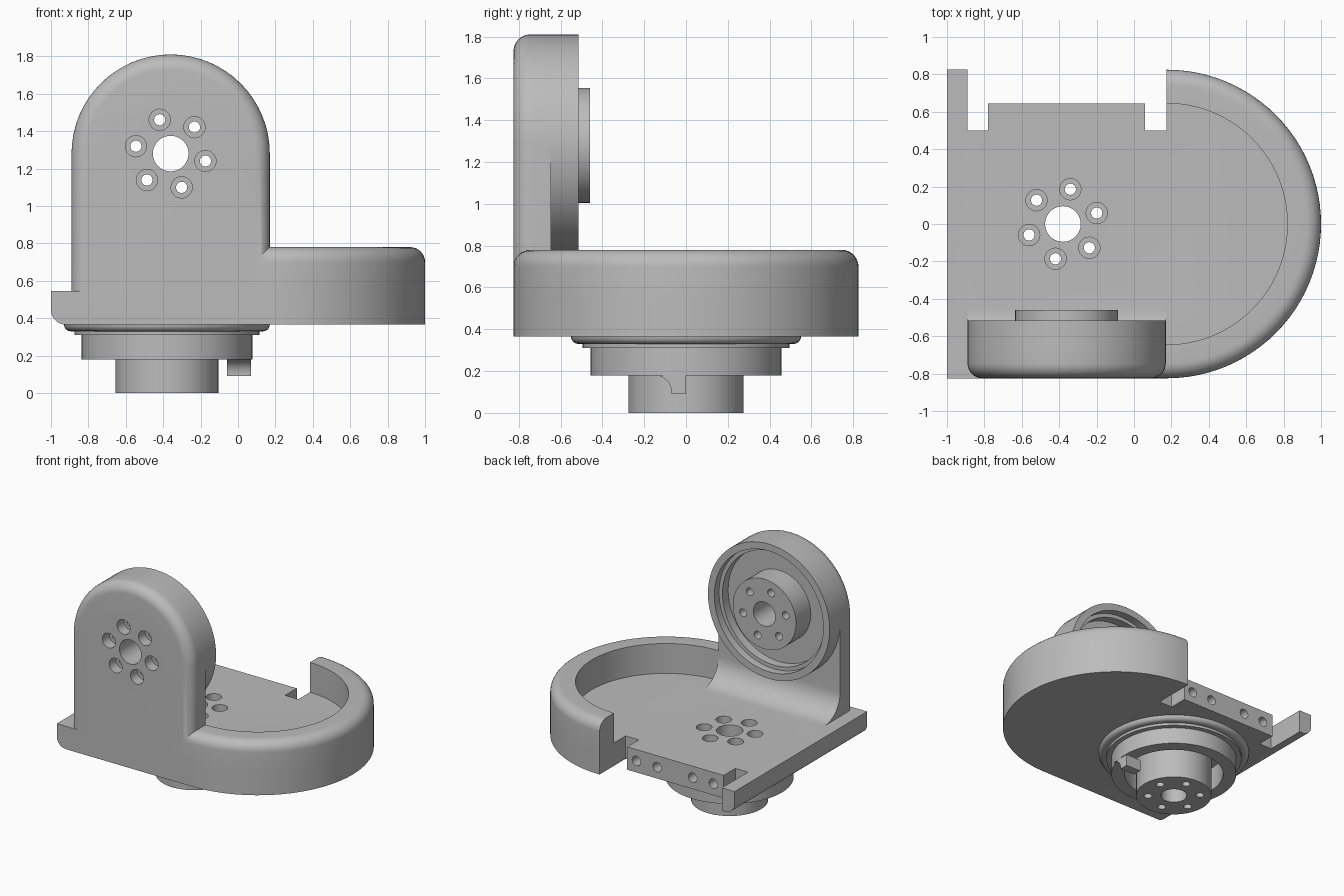
import bpy, bmesh, math
from math import sin, cos, radians, pi

if "Cube" in bpy.data.objects:
    bpy.data.objects.remove(bpy.data.objects["Cube"], do_unlink=True)

grey = bpy.data.materials.new("plain_grey")
grey.use_nodes = True
GREY = (0.5, 0.5, 0.5, 1)
grey.diffuse_color = GREY
grey.node_tree.nodes["Principled BSDF"].inputs["Base Color"].default_value = GREY

# Main dimensions
BOTTOM, FLOOR, RIM_TOP = 0.365, 0.545, 0.78
HALF, INNER, ROUND = 0.825, 0.645, 0.08
BOWL_X = 0.175
ARM_X, ARM_Z, ARM_R = -0.36, 1.28, 0.53
LEFT, RIGHT = ARM_X - ARM_R, ARM_X + ARM_R
PIVOT_X = -0.38
HUB_R, BORE_R, HEAD_R, SCREW_R, BOLT_CIRCLE = 0.275, 0.095, 0.057, 0.03, 0.19


def arc(cx, cy, r, a0, a1, n):
    """Points along an arc, angles in degrees."""
    angles = [radians(a0 + (a1 - a0) * i / n) for i in range(n + 1)]
    return [(cx + r * cos(a), cy + r * sin(a)) for a in angles]


def loft(name, rings, closed=False):
    """Skin a list of matching 3D loops into a solid."""
    bm = bmesh.new()
    loops = [[bm.verts.new(p) for p in ring] for ring in rings]
    count = len(loops[0])
    pairs = list(zip(loops, loops[1:]))
    if closed:
        pairs.append((loops[-1], loops[0]))
    else:
        bm.faces.new(loops[0])
        bm.faces.new(loops[-1])
    for a, b in pairs:
        for i in range(count):
            j = (i + 1) % count
            bm.faces.new((a[i], a[j], b[j], b[i]))
    bmesh.ops.recalc_face_normals(bm, faces=bm.faces)
    mesh = bpy.data.meshes.new(name)
    bm.to_mesh(mesh)
    bm.free()
    mesh.materials.append(grey)
    obj = bpy.data.objects.new(name, mesh)
    bpy.context.collection.objects.link(obj)
    return obj


def place(axis, u, v, w):
    """Point with w measured along the axis, u and v across it."""
    return {"x": (w, u, v), "y": (u, w, v), "z": (u, v, w)}[axis]


def prism(name, outline, axis, w0, w1):
    return loft(name, [[place(axis, u, v, w) for u, v in outline] for w in (w0, w1)])


def lathe(name, profile, axis, cu, cv, n=64):
    """Revolve a closed (radius, height) profile about an axis."""
    rings = []
    for i in range(n):
        a = 2 * pi * i / n
        rings.append([place(axis, cu + r * cos(a), cv + r * sin(a), h) for r, h in profile])
    return loft(name, rings, closed=True)


def combine(target, tool, operation):
    mod = target.modifiers.new("combine", "BOOLEAN")
    mod.operation, mod.solver, mod.object = operation, "EXACT", tool
    bpy.context.view_layer.objects.active = target
    bpy.ops.object.modifier_apply(modifier=mod.name)
    bpy.data.objects.remove(tool, do_unlink=True)


def drill(target, axis, u, v, r, w0, w1, n=32):
    hole = prism("drill", arc(u, v, r, 0, 360, n)[:-1], axis, w0, w1)
    combine(target, hole, "DIFFERENCE")


def drill_circle(target, axis, cu, cv, start, r, w0, w1):
    for k in range(6):
        u, v = arc(cu, cv, BOLT_CIRCLE, start + 60 * k, 0, 1)[0]
        drill(target, axis, u, v, r, w0, w1, 24)


# Base plate: straight left side, half-round right side, notched back edge
outline = [(-1, -HALF)] + arc(BOWL_X, 0, HALF, -90, 90, 48) + [
    (BOWL_X, 0.5), (0.06, 0.5), (0.06, INNER), (-0.78, INNER),
    (-0.78, 0.5), (LEFT, 0.5), (LEFT, HALF), (-1, HALF)]
body = prism("base_and_upright", outline, "z", BOTTOM, FLOOR)
corner = [(-1.1, BOTTOM - 0.1), (-1 + ROUND, BOTTOM - 0.1)] + arc(
    -1 + ROUND, BOTTOM + ROUND, ROUND, 270, 180, 8) + [(-1.1, BOTTOM + ROUND)]
combine(body, prism("corner", corner, "y", -1, 1), "DIFFERENCE")

# Raised half-round rim with a rounded outer top edge, running into the upright
section = [(INNER, FLOOR), (HALF, FLOOR)] + arc(
    HALF - ROUND, RIM_TOP - ROUND, ROUND, 0, 90, 8) + [(INNER, RIM_TOP)]
rings = [[(BOWL_X - ROUND, -r, z) for r, z in section]]
for i in range(49):
    a = radians(-90 + 180 * i / 48)
    rings.append([(BOWL_X + r * cos(a), r * sin(a), z) for r, z in section])
rim = loft("rim", rings)

# Upright arched slab with a rounded front edge
rings = []
for i in range(9):
    a = radians(90 * i / 8)
    r = ARM_R - ROUND * (1 - sin(a))
    arch = [(ARM_X + r, FLOOR)] + arc(ARM_X, ARM_Z, r, 0, 180, 32) + [(ARM_X - r, FLOOR)]
    rings.append([(x, -HALF + ROUND * (1 - cos(a)), z) for x, z in arch])
rings.append([(x, -INNER, z) for x, y, z in rings[-1]])
upright = loft("upright", rings)

# Stepped round cup wall on the back of the upright
cup = lathe("cup", [(ARM_R, -INNER), (ARM_R, -0.515), (0.475, -0.515), (0.475, -0.575),
                    (0.445, -0.575), (0.445, -INNER)], "y", ARM_X, ARM_Z)

# Concave fillet between upright and floor
sweep = 0.19
fillet = prism("fillet", [(-INNER, FLOOR)] + arc(
    -INNER + sweep, FLOOR + sweep, sweep, 270, 180, 12), "x", LEFT, RIGHT)

for part in (rim, upright, cup, fillet):
    combine(body, part, "UNION")

# Pivot hub inside the cup
arm_hub = lathe("arm_hub", [(BORE_R, -INNER), (HUB_R, -INNER), (HUB_R, -0.46),
                            (BORE_R, -0.46)], "y", ARM_X, ARM_Z)

# Stepped collar and hub under the base
collar = lathe("lower_collar", [(0.36, 0.18), (0.457, 0.18), (0.457, 0.31), (0.495, 0.31),
                                (0.495, 0.33), (0.515, 0.33)]
               + arc(0.515, BOTTOM, 0.035, -90, 0, 6) + [(0.36, BOTTOM)], "z", PIVOT_X, 0)
lower_hub = lathe("lower_hub", [(BORE_R, 0), (HUB_R, 0), (HUB_R, BOTTOM),
                                (BORE_R, BOTTOM)], "z", PIVOT_X, 0)

# Stop tab with a concave flank
tab = prism("stop_tab", [(0, 0.18), (0, 0.09), (-0.07, 0.09)] + arc(
    -0.15, 0.1, 0.08, 0, 90, 8), "x", -0.06, 0.07)

# Bores, screw head recesses and screw holes
drill(body, "y", ARM_X, ARM_Z, BORE_R, -1, -0.55, 64)
drill(body, "z", PIVOT_X, 0, BORE_R, 0.2, 0.7, 64)
drill_circle(body, "y", ARM_X, ARM_Z, 48, HEAD_R, -1, -0.74)
drill_circle(body, "y", ARM_X, ARM_Z, 48, SCREW_R, -1, -0.55)
drill_circle(arm_hub, "y", ARM_X, ARM_Z, 48, SCREW_R, -0.8, -0.3)
drill_circle(body, "z", PIVOT_X, 0, 18, HEAD_R, 0.2, 0.7)
drill_circle(lower_hub, "z", PIVOT_X, 0, 18, HEAD_R, 0.12, 0.7)
drill_circle(lower_hub, "z", PIVOT_X, 0, 18, SCREW_R, -0.1, 0.7)

# Four screw holes in the back edge
for x in (-0.69, -0.51, -0.2, -0.02):
    drill(body, "y", x, (BOTTOM + FLOOR) / 2, 0.037, 0.48, 0.8, 24)

# Smooth curved surfaces, keep edges sharp
bpy.ops.object.select_all(action="DESELECT")
for obj in (body, arm_hub, collar, lower_hub, tab):
    obj.select_set(True)
bpy.context.view_layer.objects.active = body
bpy.ops.object.shade_smooth_by_angle(angle=radians(30))
